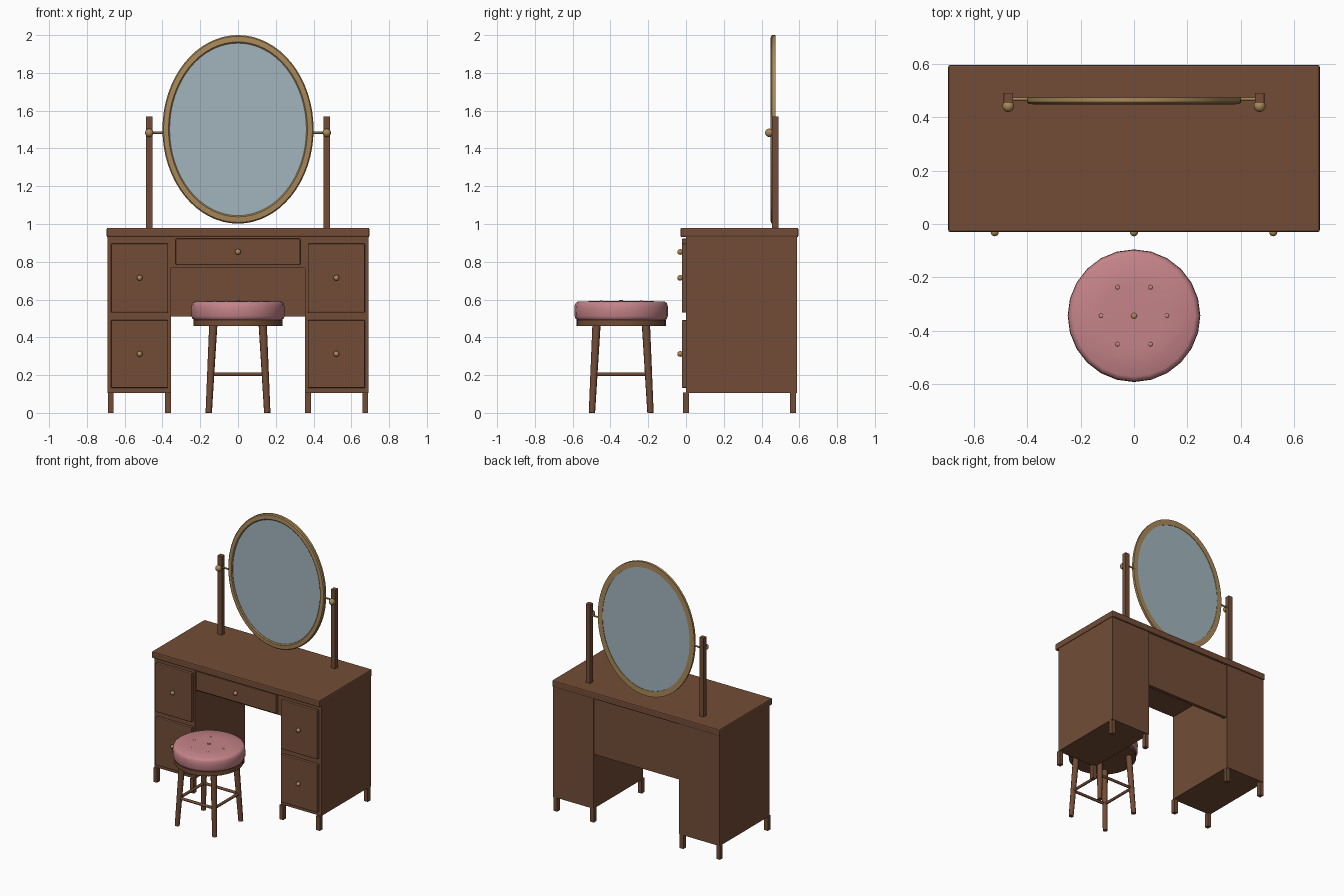
import bpy, bmesh, math
from mathutils import Vector

if "Cube" in bpy.data.objects:
    bpy.data.objects.remove(bpy.data.objects["Cube"])


def material(name, r, g, b):
    m = bpy.data.materials.new(name)
    m.diffuse_color = (r, g, b, 1)
    m.use_nodes = True
    m.node_tree.nodes["Principled BSDF"].inputs["Base Color"].default_value = m.diffuse_color
    return m


WOOD = material("walnut wood", 0.17, 0.073, 0.037)
BRASS = material("aged brass", 0.40, 0.25, 0.10)
GLASS = material("mirror glass", 0.36, 0.46, 0.51)
PINK = material("pink fabric", 0.56, 0.23, 0.25)


def finish(name, bm, mat, smooth=False):
    bmesh.ops.recalc_face_normals(bm, faces=bm.faces[:])
    me = bpy.data.meshes.new(name)
    bm.to_mesh(me)
    bm.free()
    ob = bpy.data.objects.new(name, me)
    bpy.context.collection.objects.link(ob)
    me.materials.append(mat)
    if smooth:
        bpy.ops.object.select_all(action='DESELECT')
        ob.select_set(True)
        bpy.context.view_layer.objects.active = ob
        bpy.ops.object.shade_smooth_by_angle(angle=math.radians(40))
    return ob


def box(name, lo, hi, mat=WOOD, bevel=0):
    lo, hi = Vector(lo), Vector(hi)
    bm = bmesh.new()
    bmesh.ops.create_cube(bm, size=1)
    for v in bm.verts:
        v.co = [(lo[i] + hi[i]) / 2 + v.co[i] * (hi[i] - lo[i]) for i in range(3)]
    if bevel:
        bmesh.ops.bevel(bm, geom=bm.edges[:], offset=bevel, segments=2,
                        profile=0.5, affect='EDGES')
    return finish(name, bm, mat)


def ball(name, centre, r, mat=BRASS, flat=1):
    bm = bmesh.new()
    bmesh.ops.create_uvsphere(bm, u_segments=16, v_segments=10, radius=r)
    for v in bm.verts:
        v.co = Vector((v.co.x, v.co.y, v.co.z * flat)) + Vector(centre)
    return finish(name, bm, mat, True)


def rod(name, a, b, r1, r2, mat=WOOD, sides=10):
    a, b = Vector(a), Vector(b)
    bm = bmesh.new()
    bmesh.ops.create_cone(bm, cap_ends=True, segments=sides, radius1=r1,
                          radius2=r2, depth=(b - a).length)
    turn = (b - a).to_track_quat('Z', 'Y')
    for v in bm.verts:
        v.co = turn @ v.co + (a + b) / 2
    return finish(name, bm, mat, True)


def lathe(name, profile, centre, mat, sides=24):
    """Solid of revolution from (radius, z) points, capped at both ends."""
    bm = bmesh.new()
    rings = []
    for r, z in profile:
        rings.append([bm.verts.new((centre[0] + r * math.cos(math.tau * i / sides),
                                    centre[1] + r * math.sin(math.tau * i / sides), z))
                      for i in range(sides)])
    for a, b in zip(rings, rings[1:]):
        for i in range(sides):
            j = (i + 1) % sides
            bm.faces.new((a[i], a[j], b[j], b[i]))
    bm.faces.new(rings[0])
    bm.faces.new(rings[-1])
    return finish(name, bm, mat, True)


# Table top
box("table_top", (-0.695, -0.03, 0.93), (0.695, 0.595, 0.98), bevel=0.008)

# Pedestals with feet, drawer fronts and knobs
for s, side in ((-1, "left"), (1, "right")):
    x0, x1 = sorted((s * 0.355, s * 0.69))
    box(side + "_pedestal", (x0, 0, 0.105), (x1, 0.587, 0.935))
    for fx in (0.371, 0.674):
        for fy in (0.0, 0.567):
            box(side + "_foot", (s * fx - 0.015, fy - 0.016, 0),
                (s * fx + 0.015, fy + 0.016, 0.107))
    x0, x1 = sorted((s * 0.37, s * 0.672))
    for z0, z1, knob in ((0.132, 0.492, 0.312), (0.531, 0.897, 0.715)):
        box(side + "_drawer_front", (x0, -0.022, z0), (x1, 0.005, z1), bevel=0.006)
        ball(side + "_drawer_knob", (s * 0.521, -0.031, knob), 0.015)

# Centre drawer and rear modesty panel
box("centre_drawer_box", (-0.356, 0.003, 0.767), (0.356, 0.56, 0.935))
box("centre_drawer_front", (-0.33, -0.022, 0.782), (0.33, 0.008, 0.923), bevel=0.006)
ball("centre_drawer_knob", (0, -0.031, 0.852), 0.015)
box("modesty_panel", (-0.356, 0.555, 0.51), (0.356, 0.58, 0.935))

# Mirror posts, pivots and pivot knobs
for s, side in ((-1, "left"), (1, "right")):
    box(side + "_mirror_post", (s * 0.47 - 0.018, 0.454, 0.975),
        (s * 0.47 + 0.018, 0.49, 1.57), bevel=0.003)
    rod(side + "_pivot_rod", (s * 0.385, 0.468, 1.483), (s * 0.47, 0.468, 1.483),
        0.006, 0.006, BRASS)
    ball(side + "_pivot_knob", (s * 0.47, 0.441, 1.483), 0.022)

# Oval mirror frame: a closed (inset, y) cross-section swept round the ellipse
MZ, N = 1.501, 64
section = [(0, 0.473), (0, 0.456), (0.006, 0.449), (0.032, 0.447),
           (0.038, 0.453), (0.038, 0.473)]


def oval(bm, inset, y):
    return [bm.verts.new(((0.4 - inset) * math.cos(math.tau * i / N), y,
                          MZ + (0.499 - inset * 1.12) * math.sin(math.tau * i / N)))
            for i in range(N)]


bm = bmesh.new()
loops = [oval(bm, d, y) for d, y in section]
for k in range(len(loops)):
    a, b = loops[k], loops[(k + 1) % len(loops)]
    for i in range(N):
        j = (i + 1) % N
        bm.faces.new((a[i], a[j], b[j], b[i]))
finish("mirror_frame", bm, BRASS, True)

# Mirror glass, visible on both sides
bm = bmesh.new()
front, back = oval(bm, 0.036, 0.456), oval(bm, 0.036, 0.470)
bm.faces.new(front)
bm.faces.new(back)
for i in range(N):
    j = (i + 1) % N
    bm.faces.new((front[i], front[j], back[j], back[i]))
finish("mirror_glass", bm, GLASS)

# Stool seat and cushion
SY = -0.343
lathe("stool_seat", [(0.236, 0.46), (0.236, 0.492)], (0, SY), WOOD, 32)
lathe("stool_cushion", [(0.228, 0.49), (0.241, 0.497), (0.247, 0.512), (0.248, 0.55),
                        (0.246, 0.57), (0.240, 0.583), (0.228, 0.590), (0.12, 0.592),
                        (0.02, 0.592)], (0, SY), PINK)
ball("cushion_centre_button", (0, SY, 0.593), 0.011, BRASS, 0.5)
for i in range(6):
    a = math.tau * i / 6
    ball("cushion_tuft", (0.123 * math.cos(a), SY + 0.123 * math.sin(a), 0.592),
         0.008, PINK, 0.4)

# Stool legs, tapered and splayed, joined by a square of stretchers
corners = [(-1, -1), (1, -1), (1, 1), (-1, 1)]
for i, (cx, cy) in enumerate(corners):
    rod("stool_leg", (cx * 0.155, SY + cy * 0.155, 0),
        (cx * 0.131, SY + cy * 0.131, 0.465), 0.017, 0.022)
    nx, ny = corners[(i + 1) % 4]
    rod("stool_stretcher", (cx * 0.145, SY + cy * 0.145, 0.205),
        (nx * 0.145, SY + ny * 0.145, 0.205), 0.010, 0.010)
